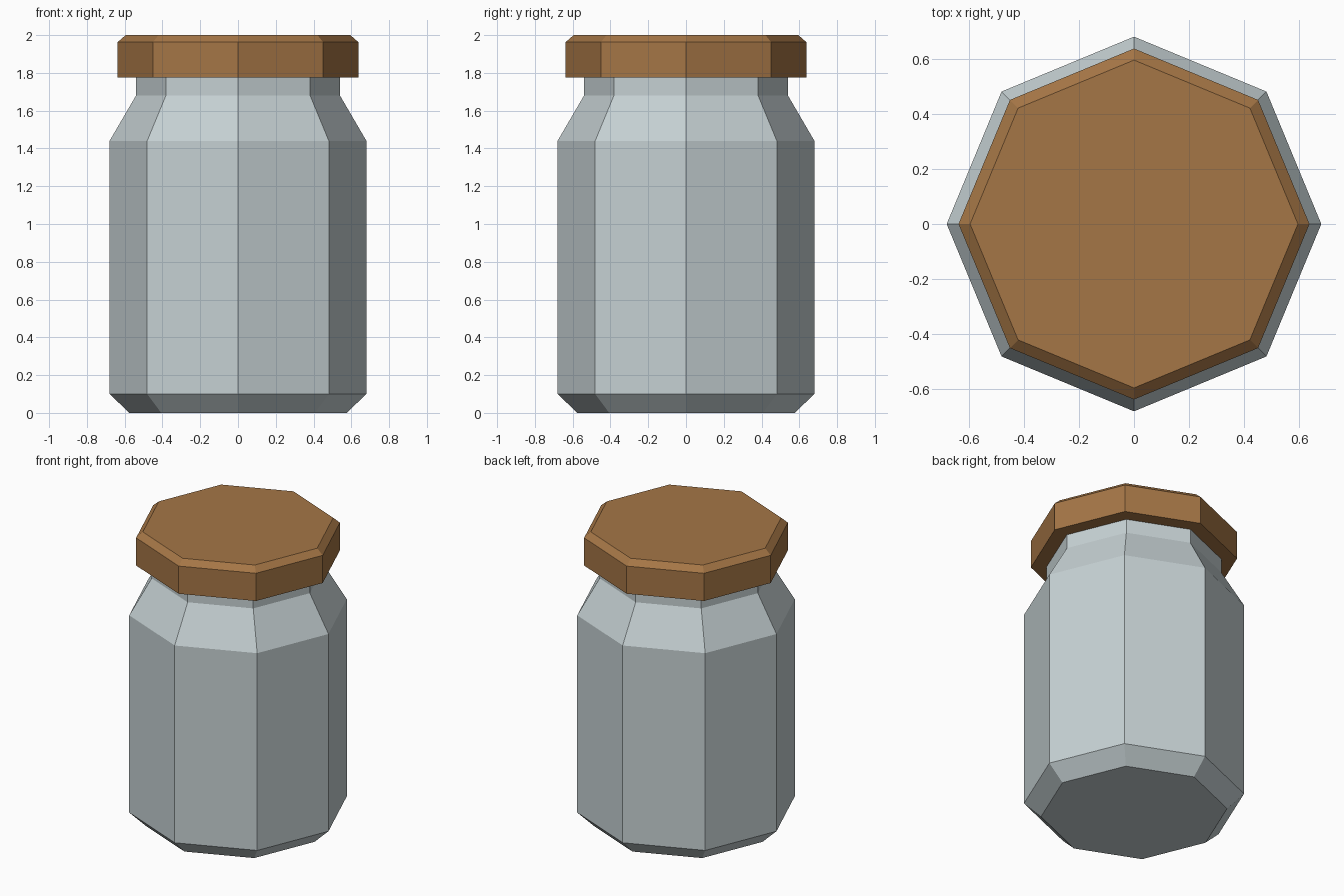
import bpy
import bmesh
from math import cos, sin, pi

SIDES = 8

if "Cube" in bpy.data.objects:
    bpy.data.objects.remove(bpy.data.objects["Cube"])


def make_material(name, rgb):
    mat = bpy.data.materials.new(name)
    mat.use_nodes = True
    color = (*rgb, 1.0)
    mat.diffuse_color = color
    mat.node_tree.nodes["Principled BSDF"].inputs["Base Color"].default_value = color
    return mat


def lathe(name, profile, mat):
    """Turn a (radius, height) profile into a closed, flat-faced solid."""
    bm = bmesh.new()
    rings = [[bm.verts.new((r * cos(2 * pi * i / SIDES), r * sin(2 * pi * i / SIDES), z))
              for i in range(SIDES)] for r, z in profile]
    for low, high in zip(rings, rings[1:]):
        for i in range(SIDES):
            j = (i + 1) % SIDES
            bm.faces.new((low[i], low[j], high[j], high[i]))
    bm.faces.new(rings[0][::-1])
    bm.faces.new(rings[-1])
    bmesh.ops.recalc_face_normals(bm, faces=bm.faces)
    mesh = bpy.data.meshes.new(name)
    bm.to_mesh(mesh)
    bm.free()
    mesh.materials.append(mat)
    obj = bpy.data.objects.new(name, mesh)
    bpy.context.collection.objects.link(obj)
    return obj


glass = make_material("pale grey glass", (0.565, 0.638, 0.655))
cork = make_material("brown lid", (0.376, 0.181, 0.061))

# Jar: chamfered foot, straight body, sloping shoulder and neck
lathe("jar_body", [(0.575, 0), (0.68, 0.10), (0.68, 1.44),
                   (0.54, 1.68), (0.54, 1.78)], glass)

# Lid: overhanging cap with a bevelled top edge
lathe("jar_lid", [(0.637, 1.775), (0.637, 1.963), (0.595, 2.0)], cork)
